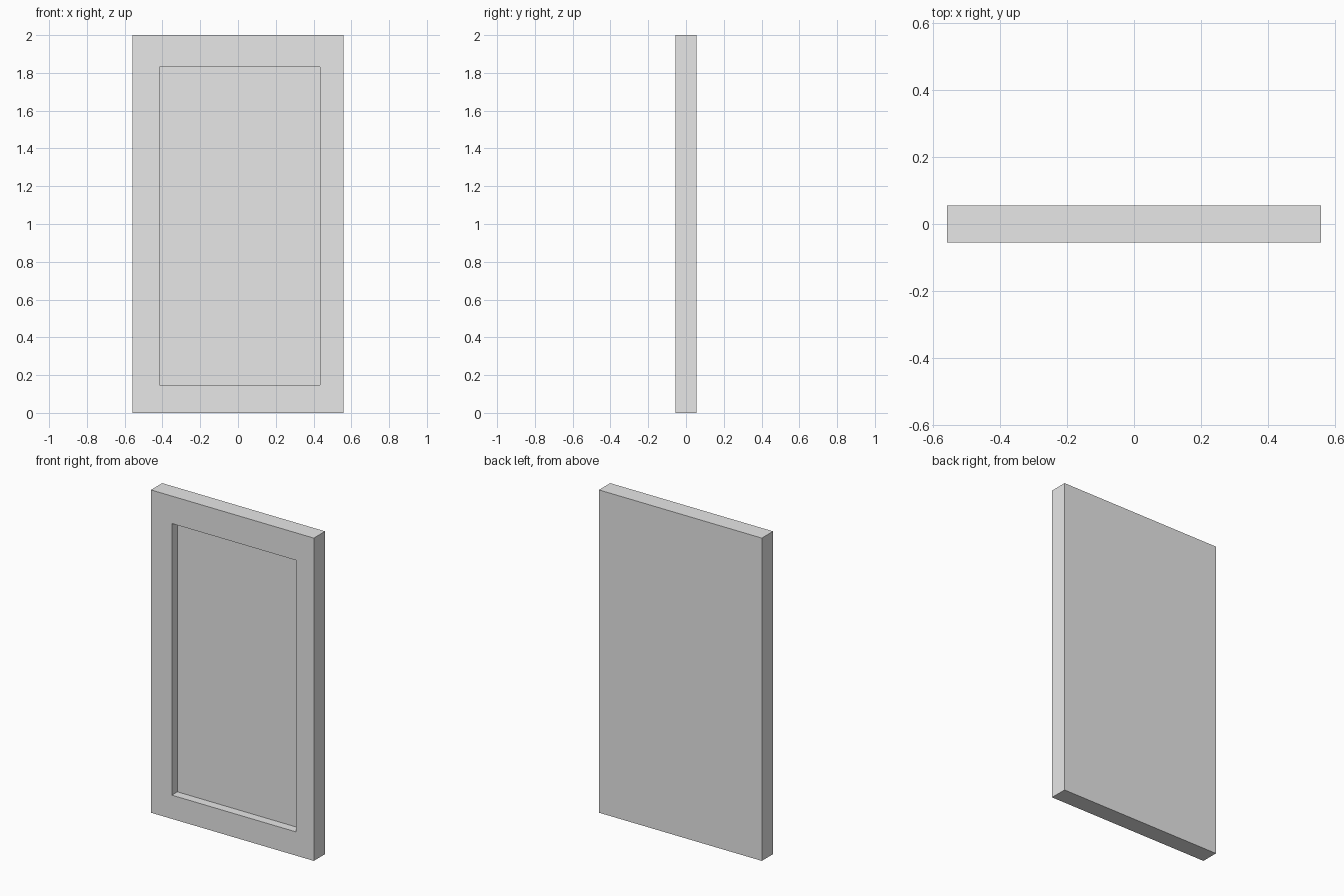
import bpy
import bmesh
from mathutils import Vector

cube = bpy.data.objects.get("Cube")
if cube:
    bpy.data.objects.remove(cube, do_unlink=True)

HALF_W, HALF_T, HEIGHT = 0.558, 0.055, 2.0
LEFT, RIGHT, BOTTOM, TOP = -0.415, 0.435, 0.147, 1.83  # recess edges
DEPTH = 0.054

# Plain grey finish
grey = bpy.data.materials.new("plain_grey")
grey.use_nodes = True
colour = (0.8, 0.8, 0.8, 1.0)
grey.diffuse_color = colour
grey.node_tree.nodes["Principled BSDF"].inputs["Base Color"].default_value = colour

# Slab
bm = bmesh.new()
bmesh.ops.create_cube(bm, size=1)
bmesh.ops.scale(bm, vec=(2 * HALF_W, 2 * HALF_T, HEIGHT), verts=bm.verts)
bmesh.ops.translate(bm, vec=(0, 0, HEIGHT / 2), verts=bm.verts)
bm.normal_update()

# Frame border around the recess
front = min(bm.faces, key=lambda f: f.normal.y)
bmesh.ops.inset_region(bm, faces=[front], thickness=0.1)
for v in front.verts:
    v.co.x = RIGHT if v.co.x > 0 else LEFT
    v.co.z = TOP if v.co.z > HEIGHT / 2 else BOTTOM

# Sunken panel with straight reveal walls
panel = bmesh.ops.extrude_discrete_faces(bm, faces=[front])["faces"][0]
bmesh.ops.translate(bm, vec=Vector((0, DEPTH, 0)), verts=panel.verts)
bmesh.ops.recalc_face_normals(bm, faces=bm.faces)

mesh = bpy.data.meshes.new("recessed_panel")
bm.to_mesh(mesh)
bm.free()
mesh.materials.append(grey)
bpy.context.collection.objects.link(bpy.data.objects.new("recessed_panel", mesh))
